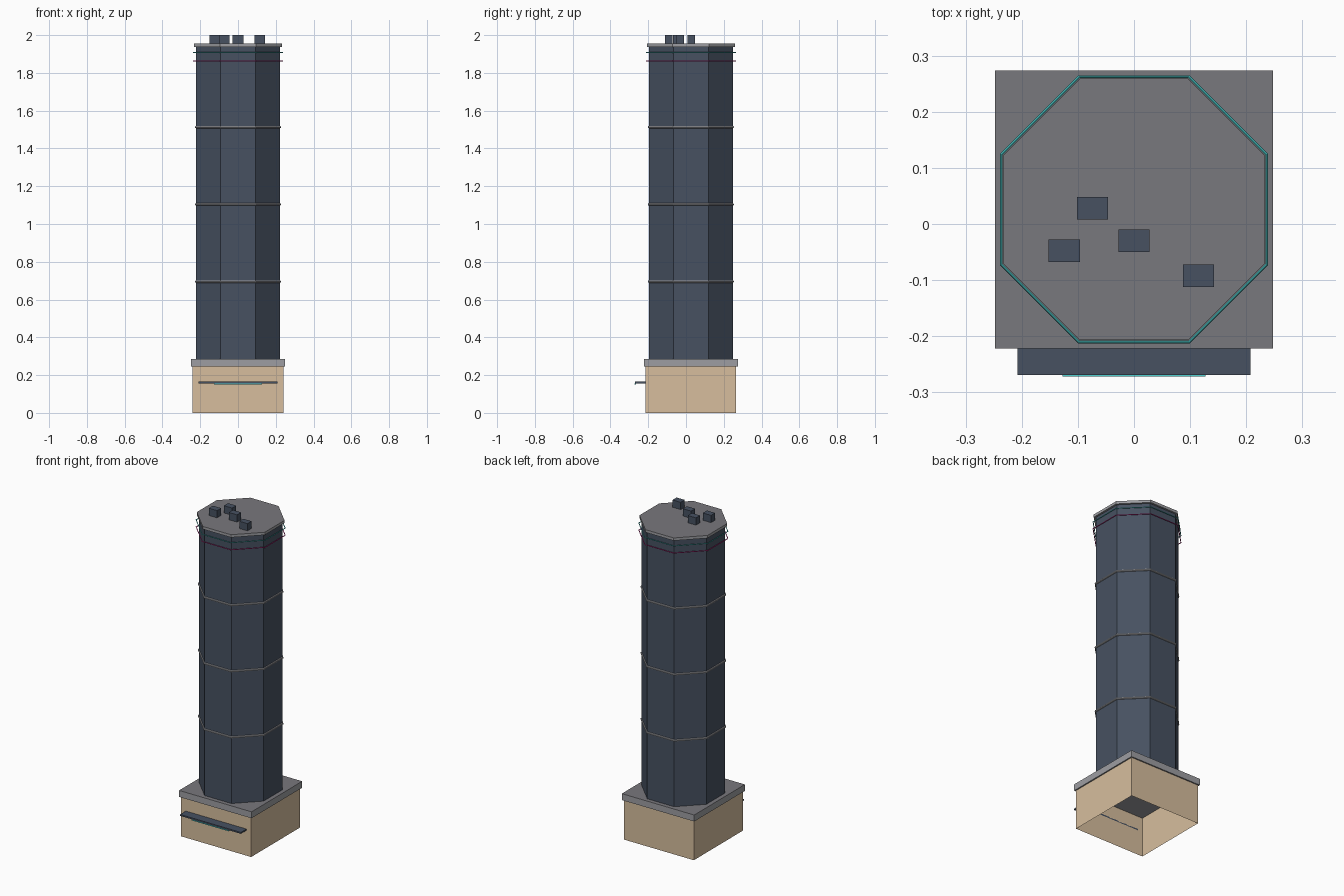
import bpy
import bmesh
from math import pi, cos
from mathutils import Matrix, Vector

cube = bpy.data.objects.get("Cube")
if cube:
    bpy.data.objects.remove(cube, do_unlink=True)

CY = 0.026           # tower axis in y
OCT = cos(pi / 8)    # octagon apothem / circumradius


def material(name, rgb):
    lin = [((c / 255 + 0.055) / 1.055) ** 2.4 for c in rgb] + [1.0]
    m = bpy.data.materials.new(name)
    m.use_nodes = True
    m.diffuse_color = lin
    bsdf = next(n for n in m.node_tree.nodes if n.type == 'BSDF_PRINCIPLED')
    bsdf.inputs["Base Color"].default_value = lin
    return m


GLASS = material("dark blue glass", (71, 81, 97))
STONE = material("tan stone", (215, 190, 158))
TRIM = material("light grey trim", (157, 158, 162))
ROOF = material("roof grey", (121, 120, 125))
CYAN = material("cyan light", (80, 212, 212))
PINK = material("magenta light", (220, 55, 155))


def finish(name, bm, *mats):
    """Store the mesh; a second material goes on upward faces."""
    bm.normal_update()
    if len(mats) > 1:
        for f in bm.faces:
            f.material_index = int(f.normal.z > 0.9)
    mesh = bpy.data.meshes.new(name)
    bm.to_mesh(mesh)
    bm.free()
    for m in mats:
        mesh.materials.append(m)
    ob = bpy.data.objects.new(name, mesh)
    bpy.context.collection.objects.link(ob)
    return ob


def box(name, lo, hi, *mats, open_ends=False):
    lo, hi = Vector(lo), Vector(hi)
    bm = bmesh.new()
    bmesh.ops.create_cube(bm, size=1, matrix=Matrix.Translation((lo + hi) / 2)
                          @ Matrix.Diagonal((*(hi - lo), 1)))
    if open_ends:
        bm.normal_update()
        ends = [f for f in bm.faces if abs(f.normal.z) > 0.9]
        bmesh.ops.delete(bm, geom=ends, context='FACES_ONLY')
    return finish(name, bm, *mats)


def octagon(name, apothem, z0, z1, *mats):
    r = apothem / OCT
    bm = bmesh.new()
    bmesh.ops.create_cone(bm, cap_ends=True, segments=8, radius1=r, radius2=r,
                          depth=z1 - z0,
                          matrix=Matrix.Translation((0, CY, (z0 + z1) / 2))
                          @ Matrix.Rotation(pi / 8, 4, 'Z'))
    return finish(name, bm, *mats)


def ring(name, apothem, thick, z, mat):
    """Eight-sided hoop around the tower."""
    bpy.ops.mesh.primitive_torus_add(
        major_segments=8, minor_segments=8, major_radius=apothem / OCT,
        minor_radius=thick, location=(0, CY, z), rotation=(0, 0, pi / 8))
    ob = bpy.context.object
    ob.name = name
    ob.data.materials.append(mat)


# Hollow podium and its slab
box("podium", (-0.24, CY - 0.24, 0), (0.24, CY + 0.24, 0.245), STONE, open_ends=True)
box("podium_slab", (-0.248, CY - 0.248, 0.245), (0.248, CY + 0.248, 0.285), TRIM, ROOF)

# Entrance canopy with a light strip under its front edge
box("canopy", (-0.208, -0.269, 0.156), (0.208, -0.214, 0.165), GLASS)
box("canopy_light", (-0.127, -0.272, 0.151), (0.127, -0.266, 0.156), CYAN)

# Shaft, floor bands, light hoops and roof cap
octagon("tower", 0.222, 0.285, 1.94, GLASS)
for i in range(3):
    ring(f"floor_band_{i + 1}", 0.222, 0.0065, 0.695 + 0.409 * i, TRIM)
ring("lower_light_ring", 0.2365, 0.0027, 1.863, PINK)
ring("upper_light_ring", 0.2365, 0.0027, 1.907, CYAN)
octagon("roof_cap", 0.233, 1.938, 1.955, TRIM, ROOF)

# Rooftop machinery
for i, (x, y) in enumerate([(-0.074, 0.028), (-0.124, -0.048),
                            (0, -0.03), (0.115, -0.092)]):
    box(f"roof_unit_{i + 1}", (x - 0.028, y - 0.02, 1.955),
        (x + 0.028, y + 0.02, 2.0), GLASS)
